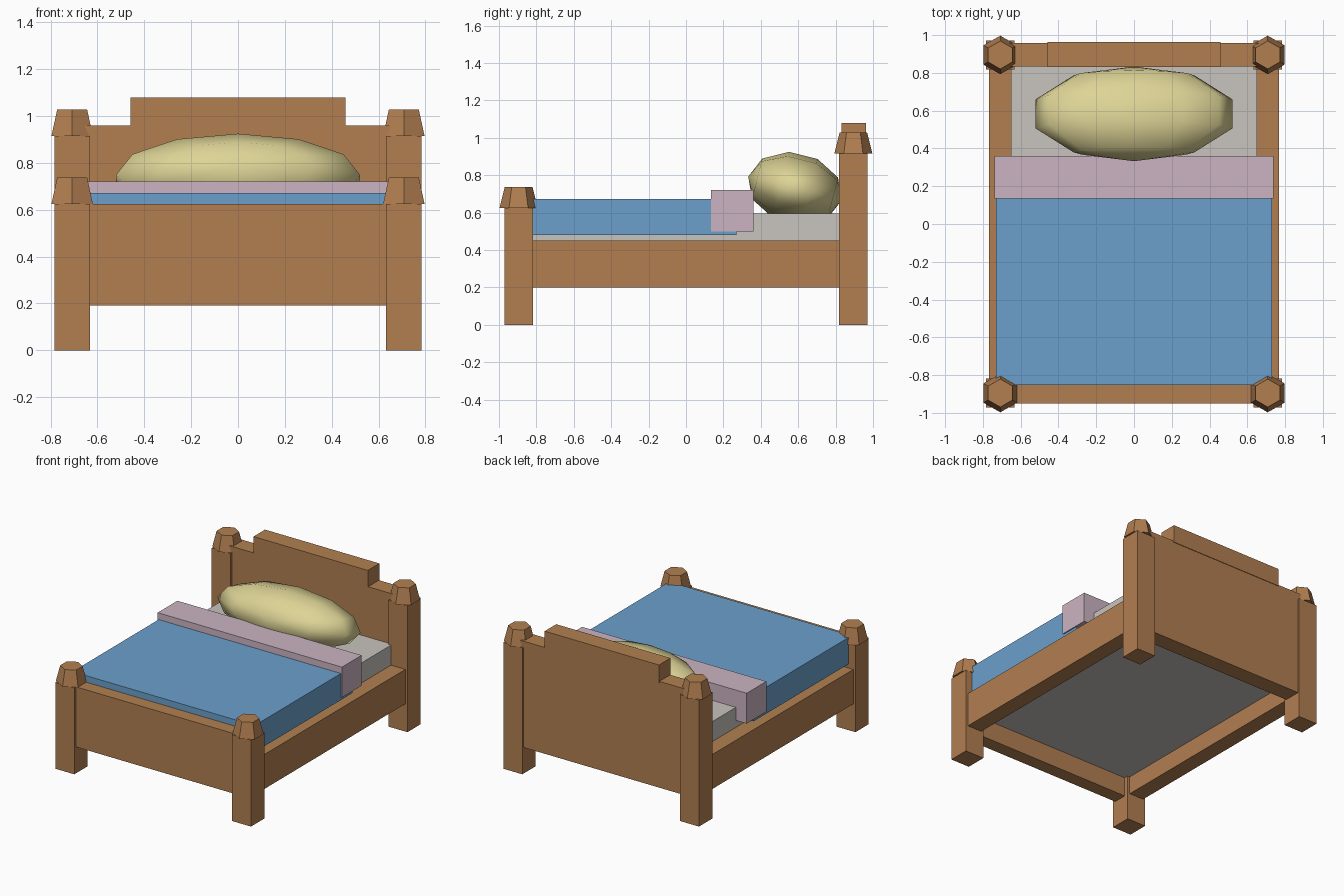
import bpy
import math

default = bpy.data.objects.get("Cube")
if default:
    bpy.data.objects.remove(default, do_unlink=True)


def material(name, rgb):
    mat = bpy.data.materials.new(name)
    mat.use_nodes = True
    colour = (*rgb, 1.0)
    mat.diffuse_color = colour
    mat.node_tree.nodes["Principled BSDF"].inputs["Base Color"].default_value = colour
    return mat


wood = material("warm_wood", (0.445, 0.212, 0.082))
blue = material("blanket_blue", (0.147, 0.352, 0.604))
pink = material("fold_pink", (0.597, 0.456, 0.539))
linen = material("mattress_linen", (0.578, 0.546, 0.509))
cream = material("pillow_cream", (0.73, 0.658, 0.305))


def finish(name, mat):
    obj = bpy.context.object
    obj.name = obj.data.name = name
    obj.data.materials.append(mat)
    return obj


def box(name, mat, x, y, z):
    """Box from (low, high) ranges on each axis."""
    ranges = (x, y, z)
    bpy.ops.mesh.primitive_cube_add(size=1, location=[(a + b) / 2 for a, b in ranges])
    obj = finish(name, mat)
    obj.scale = [b - a for a, b in ranges]
    bpy.ops.object.transform_apply(location=False, rotation=False, scale=True)
    return obj


# Corner posts with tapered six-sided caps
POST_X, POST_Y, HALF = 0.708, 0.895, 0.076
for end, y, top in (("front", -POST_Y, 0.625), ("back", POST_Y, 0.915)):
    for side, x in (("left", POST_X), ("right", -POST_X)):
        box(f"{end}_{side}_post", wood, (x - HALF, x + HALF),
            (y - HALF, y + HALF), (0, top))
        bpy.ops.mesh.primitive_cone_add(vertices=6, radius1=0.102, radius2=0.074,
                                        depth=0.112, location=(x, y, top + 0.056))
        finish(f"{end}_{side}_post_cap", wood)

# Boards and side rails
box("footboard", wood, (-0.66, 0.66), (-0.95, -0.85), (0.19, 0.625))
box("headboard", wood, (-0.66, 0.66), (0.835, 0.959), (0.19, 0.96))
box("headboard_crest", wood, (-0.458, 0.458), (0.831, 0.963), (0.95, 1.08))
for side, s in (("left", 1), ("right", -1)):
    box(f"{side}_rail", wood, sorted((s * 0.65, s * 0.767)), (-0.86, 0.86), (0.2, 0.45))

# Bedding
box("mattress", linen, (-0.652, 0.652), (-0.852, 0.837), (0.33, 0.595))
box("blanket", blue, (-0.73, 0.73), (-0.852, 0.27), (0.48, 0.672))
box("blanket_fold", pink, (-0.738, 0.738), (0.135, 0.36), (0.5, 0.72))

# Pillow: coarse rounded form lying across the bed, tipped up at the front
bpy.ops.mesh.primitive_uv_sphere_add(segments=12, ring_count=5, radius=1,
                                     location=(0, 0.583, 0.73))
pillow = finish("pillow", cream)
pillow.scale = (0.547, 0.19, 0.258)
pillow.rotation_euler = (math.radians(90 - 14), 0, 0)
bpy.ops.object.transform_apply(location=False, rotation=True, scale=True)
bpy.ops.object.shade_smooth()
